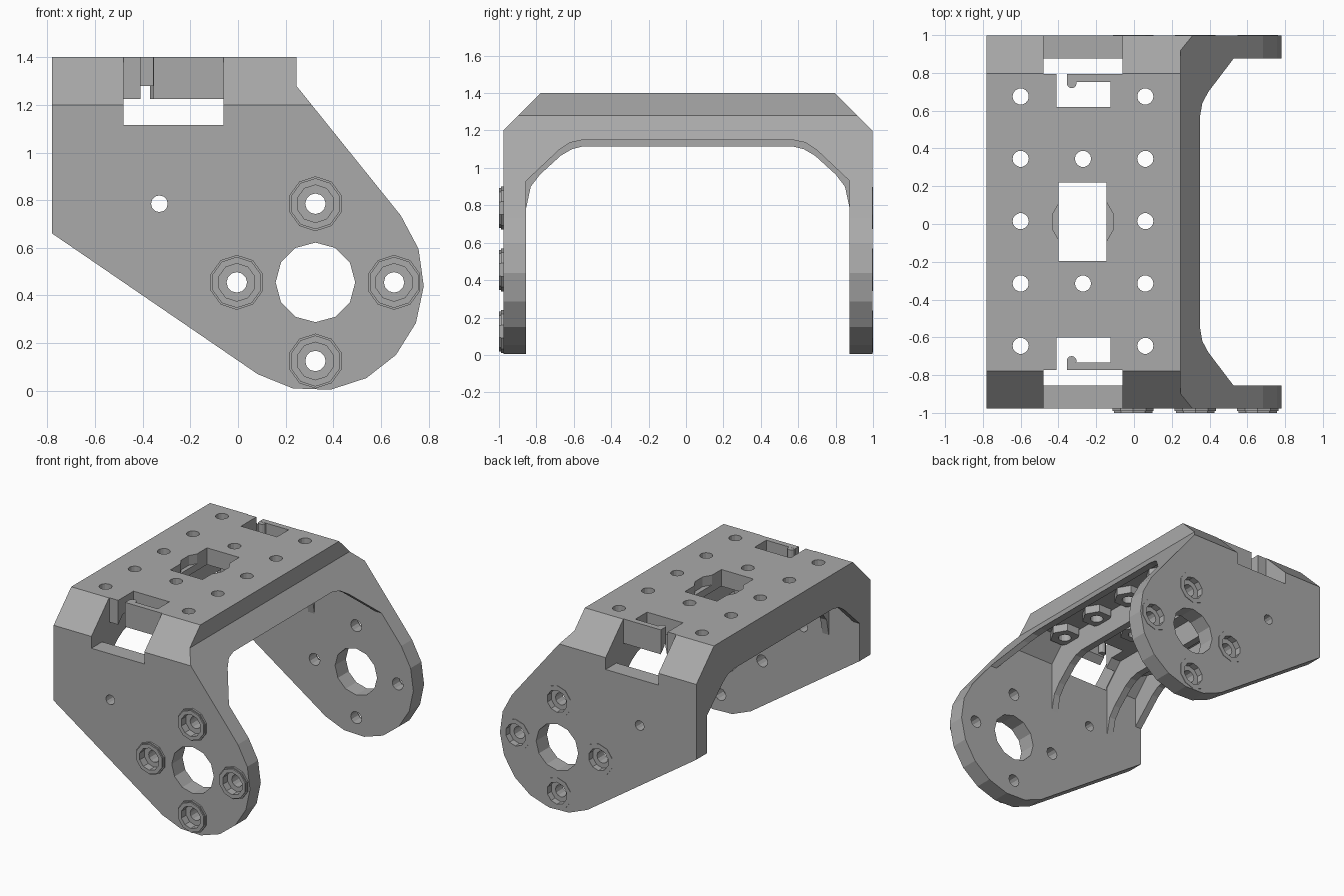
import bpy, bmesh, math
from mathutils import Vector

if "Cube" in bpy.data.objects:
    bpy.data.objects.remove(bpy.data.objects["Cube"], do_unlink=True)

CY = 0.01            # middle of the bracket along y
HX, HZ = 0.325, 0.455  # centre of the pivot hole

grey = bpy.data.materials.new("matte_grey")
grey.use_nodes = True
grey.diffuse_color = (0.4, 0.4, 0.4, 1)
grey.node_tree.nodes["Principled BSDF"].inputs["Base Color"].default_value = (0.4, 0.4, 0.4, 1)


def prism(name, pts, axis, lo, hi):
    """Extrude a 2D outline along x, y or z."""
    place = {"x": lambda a, b, t: (t, a, b),
             "y": lambda a, b, t: (a, t, b),
             "z": lambda a, b, t: (a, b, t)}[axis]
    bm = bmesh.new()
    face = bm.faces.new([bm.verts.new(place(a, b, lo)) for a, b in pts])
    ext = bmesh.ops.extrude_face_region(bm, geom=[face])
    shift = Vector(place(0, 0, hi - lo))
    bmesh.ops.translate(bm, vec=shift, verts=[v for v in ext["geom"] if isinstance(v, bmesh.types.BMVert)])
    bmesh.ops.recalc_face_normals(bm, faces=bm.faces)
    mesh = bpy.data.meshes.new(name)
    bm.to_mesh(mesh)
    bm.free()
    mesh.materials.append(grey)
    obj = bpy.data.objects.new(name, mesh)
    bpy.context.collection.objects.link(obj)
    return obj


def ring(cx, cy, r, n, turn=0.0):
    return [(cx + r * math.cos(turn + math.tau * i / n),
             cy + r * math.sin(turn + math.tau * i / n)) for i in range(n)]


def rect(x0, x1, y0, y1):
    return [(x0, y0), (x1, y0), (x1, y1), (x0, y1)]


def arch(half):
    """Mirror a half profile (listed bottom to top) about the middle."""
    return [(CY + y, z) for y, z in half] + [(CY - y, z) for y, z in reversed(half)]


def combine(target, tool, mode):
    mod = target.modifiers.new("combine", "BOOLEAN")
    mod.operation, mod.solver, mod.object = mode, "EXACT", tool
    bpy.context.view_layer.objects.active = target
    bpy.ops.object.modifier_apply(modifier=mod.name)
    bpy.data.objects.remove(tool, do_unlink=True)


def cut(tool):
    combine(bracket, tool, "DIFFERENCE")


def add(tool):
    combine(bracket, tool, "UNION")


# Side outline: flat back, sloped front and rounded pivot end
end_arc = [(HX + 0.455 * math.cos(math.radians(a)), HZ + 0.455 * math.sin(math.radians(a)))
           for a in range(38, -123, -20)]
outline = [(-0.78, 0.66), (-0.78, 1.4), (0.245, 1.4), (0.245, 1.28)] + end_arc
bracket = prism("bracket", outline, "y", -1.2, 1.2)

# Chamfered outer shape and the arched opening between the arms
combine(bracket, prism("outer_shape", arch([(0.987, -0.1), (0.987, 1.2), (0.787, 1.4)]), "x", -1, 1),
        "INTERSECT")
opening = [(0.865, -0.1), (0.865, 0.93), (0.69, 1.095), (0.63, 1.135), (0.56, 1.15)]
cut(prism("opening", arch(opening), "x", -1, 1))

# Hollow under the top plate, leaving thin front and back walls
hollow = prism("hollow", arch([(0.865, 0.5), (0.865, 1.14), (0.73, 1.28)]), "x", -0.73, 1)
limit = prism("limit", [(-0.73, 0.4), (-0.73, 1.5), (0.19, 1.5), (0.19, 1.28), (0.82, 0.512), (0.82, 0.4)],
              "y", -1.1, 1.1)
combine(hollow, limit, "INTERSECT")
cut(hollow)

# Arched ribs beside the end windows
rib_half = [(0.87, 0.76), (0.84, 0.9), (0.79, 0.965), (0.68, 1.065), (0.62, 1.1), (0.56, 1.115)]
rib_top = [(0.9, 0.76), (0.9, 1.16), (0.76, 1.3)]
rib_outline = arch(rib_half)
rib_outline += [(CY - y, z) for y, z in rib_top] + [(CY + y, z) for y, z in reversed(rib_top)]
for x in (-0.535, -0.055):
    add(prism("rib", rib_outline, "x", x, x + 0.05))

# Hexagonal seats below the plate holes
rows = [0.015 + 0.33 * i for i in (-2, -1, 0, 1, 2)]
plate_holes = [(x, y) for x in (-0.6, 0.06) for y in rows] + [(-0.27, rows[1]), (-0.27, rows[3])]
for x, y in plate_holes:
    add(prism("hex_seat", ring(x, y, 0.1, 6), "z", 1.225, 1.3))
for x, y in plate_holes:
    cut(prism("plate_hole", ring(x, y, 0.043, 14), "z", 1.05, 1.5))

# Centre slot with a shallow round relief
cut(prism("relief", ring(-0.27, 0.012, 0.165, 12, math.pi / 12), "z", 1.33, 1.5))
cut(prism("centre_slot", rect(-0.4, -0.145, -0.195, 0.22), "z", 1.05, 1.5))

# End windows and spring clips, the same at both ends
for s in (-1, 1):
    def span(a, b):
        return sorted((CY + s * a, CY + s * b))
    cut(prism("window", rect(-0.48, -0.06, *span(0.783, 1.1)), "z", 1.115, 1.5))
    cut(prism("clip_slot", rect(-0.41, -0.125, *span(0.61, 0.742)), "z", 1.15, 1.5))
    cut(prism("clip_gap", rect(-0.41, -0.355, *span(0.7, 0.85)), "z", 1.15, 1.5))
    add(prism("clip_tip", ring(-0.33, CY + s * 0.735, 0.026, 12), "z", 1.281, 1.399))

# Raised round bosses on the outside of the arms
bolts = [(HX + 0.33 * dx, HZ + 0.33 * dz) for dx, dz in ((1, 0), (0, 1), (-1, 0), (0, -1))]
for x, z in bolts:
    add(prism("front_boss", ring(x, z, 0.115, 10, math.pi / 10), "y", -0.99, -0.93))
    add(prism("front_boss_rim", ring(x, z, 0.107, 10, math.pi / 10), "y", -1.0, -0.94))
    add(prism("back_boss", ring(x, z, 0.113, 10, math.pi / 10), "y", 0.95, 1.0))

# Bolt holes with counterbores, pivot hole and small pin hole through both arms
for x, z in bolts:
    cut(prism("front_counterbore", ring(x, z, 0.079, 10, math.pi / 10), "y", -1.1, -0.945))
    cut(prism("back_counterbore", ring(x, z, 0.079, 10, math.pi / 10), "y", 0.955, 1.1))
    cut(prism("bolt_hole", ring(x, z, 0.043, 12), "y", -1.1, 1.1))
cut(prism("pivot_hole", ring(HX, HZ, 0.167, 12), "y", -1.1, 1.1))
cut(prism("pin_hole", ring(-0.33, 0.785, 0.035, 12), "y", -1.1, 1.1))
